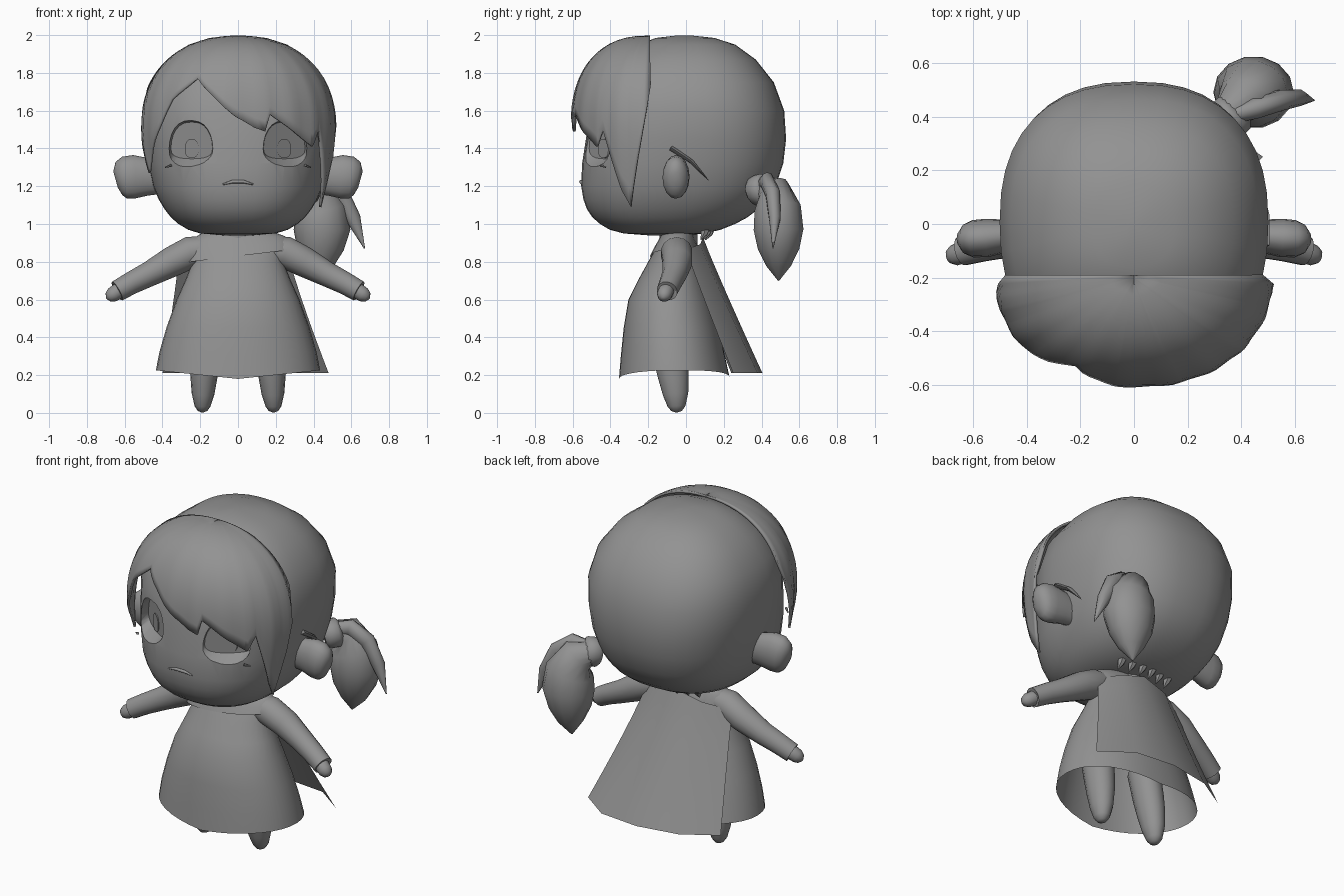
import bpy, math
from mathutils import Vector

if "Cube" in bpy.data.objects:
    bpy.data.objects.remove(bpy.data.objects["Cube"])

grey = bpy.data.materials.new("plain grey")
grey.diffuse_color = (0.29, 0.29, 0.29, 1)
grey.use_nodes = True
grey.node_tree.nodes["Principled BSDF"].inputs["Base Color"].default_value = grey.diffuse_color


def smooth(ob, angle):
    bpy.ops.object.select_all(action='DESELECT')
    ob.select_set(True)
    bpy.context.view_layer.objects.active = ob
    bpy.ops.object.shade_smooth_by_angle(angle=math.radians(angle))


def make(name, verts, faces, angle=50):
    me = bpy.data.meshes.new(name)
    me.from_pydata([tuple(v) for v in verts], [], faces)
    me.materials.append(grey)
    ob = bpy.data.objects.new(name, me)
    bpy.context.collection.objects.link(ob)
    smooth(ob, angle)
    return ob


def spow(v, p):
    return math.copysign(abs(v) ** p, v)


def skin(rings, closed=True):
    """Quads joining equal rings of points."""
    n, f = len(rings[0]), []
    for r in range(len(rings) - 1):
        for i in range(n if closed else n - 1):
            j = (i + 1) % n
            f.append((r * n + i, r * n + j, (r + 1) * n + j, (r + 1) * n + i))
    return [p for ring in rings for p in ring], f


def loft(name, rows, n=32, power=2.0, caps=True, dz=None):
    """Rows of (z, half width, front y, back y)."""
    rings = []
    for z, w, yf, yb in rows:
        ring = []
        for i in range(n):
            a = 2 * math.pi * i / n
            x = w * spow(math.cos(a), 2 / power)
            y = (yf + yb) / 2 + (yb - yf) / 2 * spow(math.sin(a), 2 / power)
            ring.append((x, y, z + (dz(z, x, y) if dz else 0)))
        rings.append(ring)
    v, f = skin(rings)
    if caps:
        f += [tuple(range(n))[::-1], tuple(range(len(v) - n, len(v)))]
    return make(name, v, f)


def tube(name, pts, radii, n=14, flat=1.0, mirror=1):
    """Tapered tube along a path."""
    P = [Vector((x * mirror, y, z)) for x, y, z in pts]
    rings = []
    for i, p in enumerate(P):
        t = (P[min(i + 1, len(P) - 1)] - P[max(i - 1, 0)]).normalized()
        s = t.cross(Vector((0, 1, 0))).normalized()
        b = t.cross(s)
        rings.append([p + radii[i] * (math.cos(a) * s + flat * math.sin(a) * b)
                      for a in (2 * math.pi * k / n for k in range(n))])
    v, f = skin(rings)
    f += [tuple(range(n))[::-1], tuple(range(len(v) - n, len(v)))]
    return make(name, v, f)


def lerp_table(table, t):
    for (a, va), (b, vb) in zip(table, table[1:]):
        if t <= b:
            return va + (vb - va) * (t - a) / (b - a)
    return table[-1][1]


# head with rounded skull and cheeks
head = loft("head", [
    (.94, .08, -.20, .0), (.95, .2, -.33, .1), (.97, .265, -.405, .185), (1.0, .315, -.455, .26),
    (1.035, .355, -.495, .325), (1.08, .39, -.525, .385), (1.13, .42, -.543, .43),
    (1.2, .45, -.555, .475), (1.32, .477, -.55, .515), (1.45, .493, -.53, .53),
    (1.6, .50, -.51, .52), (1.75, .46, -.46, .465), (1.87, .37, -.36, .37), (1.95, .26, -.25, .26),
    (1.985, .15, -.16, .15), (1.998, .03, -.05, .03)], n=40, power=2.4)


# eye sockets, pupils and lash ridges
def eye_outline(s, w, h0, h1, y, n=24):
    pts = []
    for i in range(n):
        a = 2 * math.pi * i / n
        x = w * spow(math.cos(a), .8)
        z = 1.40 + (h1 * math.sin(a) if math.sin(a) > 0 else h0 * spow(math.sin(a), .7))
        pts.append((s * (.245 + x), y + .75 * x, z))
    return pts


def prism(name, rings, flip):
    v, f = skin(rings)
    n = len(rings[0])
    f += [tuple(range(n))[::-1], tuple(range(len(v) - n, len(v)))]
    if flip:
        f = [q[::-1] for q in f]
    return make(name, v, f, 30)


for s in (1, -1):
    side = "left" if s > 0 else "right"
    cut = prism(side + "_socket_cutter", [eye_outline(s, .125, .10, .155, -.75),
                                          eye_outline(s, .122, .10, .155, -.51),
                                          eye_outline(s, .11, .055, .14, -.43)], s > 0)
    cut.hide_render = True
    m = head.modifiers.new("socket", 'BOOLEAN')
    m.object, m.operation, m.solver = cut, 'DIFFERENCE', 'EXACT'
    bpy.context.view_layer.objects.active = head
    bpy.ops.object.modifier_apply(modifier=m.name)
    cut.hide_viewport = True
    prism(side + "_pupil", [eye_outline(s, .036, .05, .05, -.438),
                            eye_outline(s, .036, .05, .05, -.43)], s > 0)
    tube(side + "_lash", [(.355, -.45, 1.31), (.385, -.425, 1.30)], [.008, .003], 6, 1, s)
smooth(head, 36)

# mouth
tube("mouth", [(-.08, -.55, 1.21), (-.03, -.557, 1.224), (.03, -.557, 1.224), (.08, -.55, 1.21)],
     [.004, .009, .009, .004], 8)

# swept fringe with long side locks: lower edge height by azimuth
EDGE = [(0, 1.72), (4, 1.52), (8, 1.36), (15, 1.09), (22, 1.18), (30, 1.36), (36, 1.5), (42, 1.41),
        (56, 1.48), (73, 1.58), (76, 1.49), (82, 1.51), (90, 1.56), (97, 1.62), (104, 1.68),
        (116, 1.77), (132, 1.66), (143, 1.50), (155, 1.36), (162, 1.27), (170, 1.45), (180, 1.72)]
angles = sorted(set(list(range(0, 181, 4)) + [a for a, _ in EDGE]))
TOPZ = 1.99
rings = []
for a in angles:
    r, zb, col = math.radians(a), lerp_table(EDGE, a), []
    for k in range(15):
        q = k / 14
        z = TOPZ - (TOPZ - zb) * (1 - math.cos(math.pi / 2 * q))
        h = max(0, (z - 1.5) / (TOPZ - 1.5))
        g = max(0, 1 - h ** 2.25) ** (1 / 2.25) if z > 1.5 else 1 - .5 * (1.5 - z) ** 1.6
        g *= 1 + .007 * q * math.sin(a * .35)
        col.append((.512 * g * spow(math.cos(r), .9),
                    -.19 - .41 * g * math.sin(r) ** .95 - .02 * h * math.sin(r), z))
    rings.append(col)
v, f = skin(rings, closed=False)
fringe = make("fringe", v, [q[::-1] for q in f], 60)
sol = fringe.modifiers.new("thickness", 'SOLIDIFY')
sol.thickness, sol.offset = .014, 0

# ears
for s in (1, -1):
    tube("left_ear" if s > 0 else "right_ear",
         [(.40, -.04, 1.25), (.48, -.045, 1.25), (.55, -.052, 1.25), (.60, -.055, 1.245),
          (.63, -.055, 1.24), (.648, -.055, 1.235)],
         [.09, .10, .115, .112, .09, .045], 16, .62, s)

# loose hair point behind one ear
tube("temple_lock", [(.465, -.08, 1.40), (.475, .03, 1.33), (.48, .12, 1.23)],
     [.04, .03, .003], 6, .4)

# nape hair points
for i in range(6):
    x = -.16 + i * .065
    y = .14 - abs(x) * .2
    tube("nape_point", [(x, y, 1.0), (x + .01, y - .01, .95), (x + .015, y - .03, .915)],
         [.03, .02, .002], 6)

# ponytail
tube("hair_tie", [(.32, .36, 1.17), (.335, .375, 1.175), (.375, .415, 1.185), (.39, .43, 1.19)],
     [.065, .083, .083, .06])
tube("ponytail", [(.34, .40, 1.19), (.40, .465, 1.17), (.435, .485, 1.08), (.445, .49, .97),
                  (.435, .49, .87), (.43, .49, .78), (.42, .49, .70)],
     [.06, .10, .14, .15, .125, .075, .004], flat=.9)
tube("ponytail_strand", [(.35, .40, 1.20), (.45, .43, 1.225), (.54, .46, 1.16), (.61, .47, 1.03),
                         (.67, .46, .87)], [.04, .05, .05, .04, .003], 10, .8)

# neck and legs
loft("neck", [(.85, .11, -.14, .06), (1.0, .11, -.14, .06)], 16)
for s in (1, -1):
    tube("leg", [(.17, -.12, .48), (.175, -.085, .3), (.18, -.068, .2), (.185, -.055, .1),
                 (.188, -.05, .035), (.188, -.05, .01), (.188, -.05, .003)],
         [.085, .08, .073, .06, .042, .025, .006], 14, 1.15, s)


# flared dress, open below, with a gently curved hem
def hem(z, x, y):
    return .045 * min(1, abs(x) / .43 + max(0, y)) * max(0, 1 - (z - .18) / .3)


loft("dress", [(.18, .435, -.355, .23), (.3, .415, -.345, .205), (.45, .378, -.33, .175),
               (.6, .325, -.305, .135), (.7, .28, -.255, .105), (.8, .24, -.2, .085),
               (.88, .235, -.155, .065), (.93, .21, -.12, .045), (.965, .12, -.11, .03)],
     36, 2.1, False, hem)

# slanted shoulder shawl
loft("shawl", [(.83, .29, -.19, .075), (.88, .285, -.165, .06), (.925, .25, -.14, .045),
               (.955, .19, -.125, .035), (.97, .11, -.11, .03)], 32, 2.1, False,
     lambda z, x, y: max(0, .97 - z) / .14 * .12 * x)

# cape hanging behind, drifting to one side
TOP = [(-.31, .0), (-.16, .075), (0, .09), (.15, .075), (.26, .0)]
LOW = [(-.40, .24), (-.2, .36), (.05, .405), (.3, .38), (.48, .25)]
rings = []
for k in range(9):
    t = k / 8
    rings.append([(a[0] + (b[0] - a[0]) * t ** 1.15, a[1] + (b[1] - a[1]) * t ** 1.05,
                   .93 - abs(a[0]) * .25 * (1 - t) - .72 * t) for a, b in zip(TOP, LOW)])
v, f = skin(rings, closed=False)
make("cape", v, f, 60)

# sleeves and hands
for s in (1, -1):
    tube("sleeve", [(.15, -.05, .87), (.25, -.05, .85), (.35, -.045, .80), (.47, -.06, .735),
                    (.56, -.08, .69), (.64, -.10, .645), (.635, -.10, .648)],
         [.07, .085, .08, .066, .06, .056, .04], 14, 1, s)
    tube("hand", [(.60, -.09, .665), (.635, -.105, .645), (.665, -.115, .625), (.685, -.12, .612),
                  (.695, -.123, .606)], [.035, .042, .04, .028, .008], 12, 1, s)
